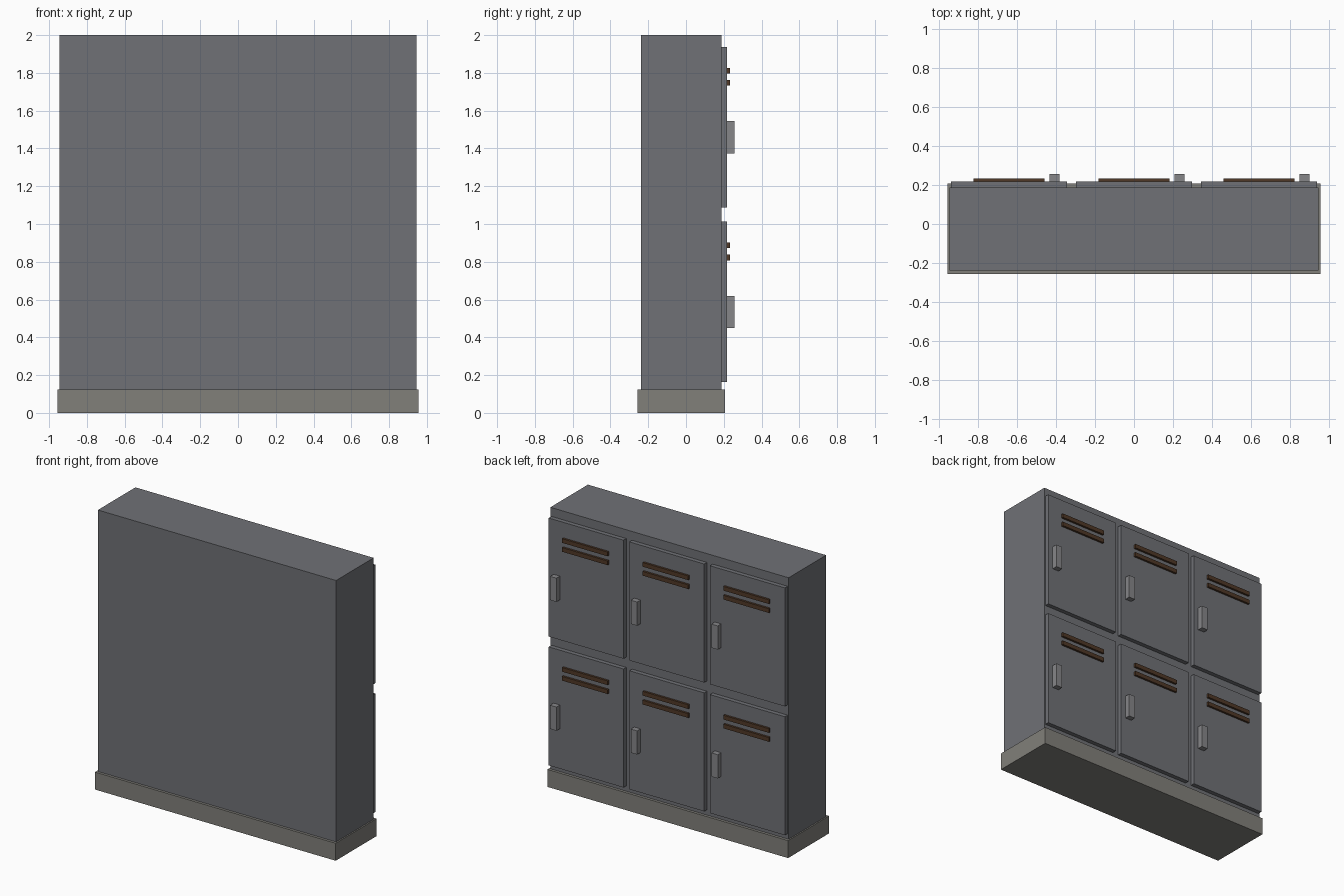
import bpy
import bmesh
from mathutils import Vector

if "Cube" in bpy.data.objects:
    bpy.data.objects.remove(bpy.data.objects["Cube"])


def material(name, rgb):
    m = bpy.data.materials.new(name)
    m.diffuse_color = (*rgb, 1)
    m.use_nodes = True
    m.node_tree.nodes["Principled BSDF"].inputs["Base Color"].default_value = m.diffuse_color
    return m


steel = material("painted_steel", (0.16, 0.165, 0.18))
plinth = material("plinth_grey", (0.22, 0.215, 0.195))
vent = material("vent_brown", (0.08, 0.04, 0.02))
metal = material("handle_metal", (0.24, 0.24, 0.25))


def box(name, x, y, z, mat):
    """Box from (min, max) ranges on each axis."""
    bm = bmesh.new()
    bmesh.ops.create_cube(bm, size=1)
    bmesh.ops.scale(bm, vec=Vector((x[1] - x[0], y[1] - y[0], z[1] - z[0])), verts=bm.verts)
    bmesh.ops.translate(bm, vec=Vector((sum(x) / 2, sum(y) / 2, sum(z) / 2)), verts=bm.verts)
    mesh = bpy.data.meshes.new(name)
    bm.to_mesh(mesh)
    bm.free()
    mesh.materials.append(mat)
    obj = bpy.data.objects.new(name, mesh)
    bpy.context.collection.objects.link(obj)
    return obj


def span(c, half):
    return (c - half, c + half)


# Plinth and cabinet
box("base", (-0.955, 0.955), (-0.257, 0.207), (0, 0.125), plinth)
box("cabinet", (-0.945, 0.945), (-0.238, 0.187), (0.125, 2.0), steel)

# Two rows of three locker doors, on the +y side
for row, z in enumerate((0.163, 1.087)):
    for col, x in enumerate((-0.64, 0, 0.64)):
        tag = f"{row + 1}_{col + 1}"
        box(f"door_{tag}", span(x, 0.297), (0.187, 0.218), (z, z + 0.85), steel)
        # Vent slats
        for i, dz in enumerate((0.66, 0.724)):
            box(f"vent_{tag}_{i + 1}", span(x, 0.181), (0.216, 0.233),
                span(z + dz, 0.015), vent)
        # Handle
        box(f"handle_{tag}", span(x + 0.233, 0.025), (0.216, 0.257),
            span(z + 0.372, 0.085), metal)
